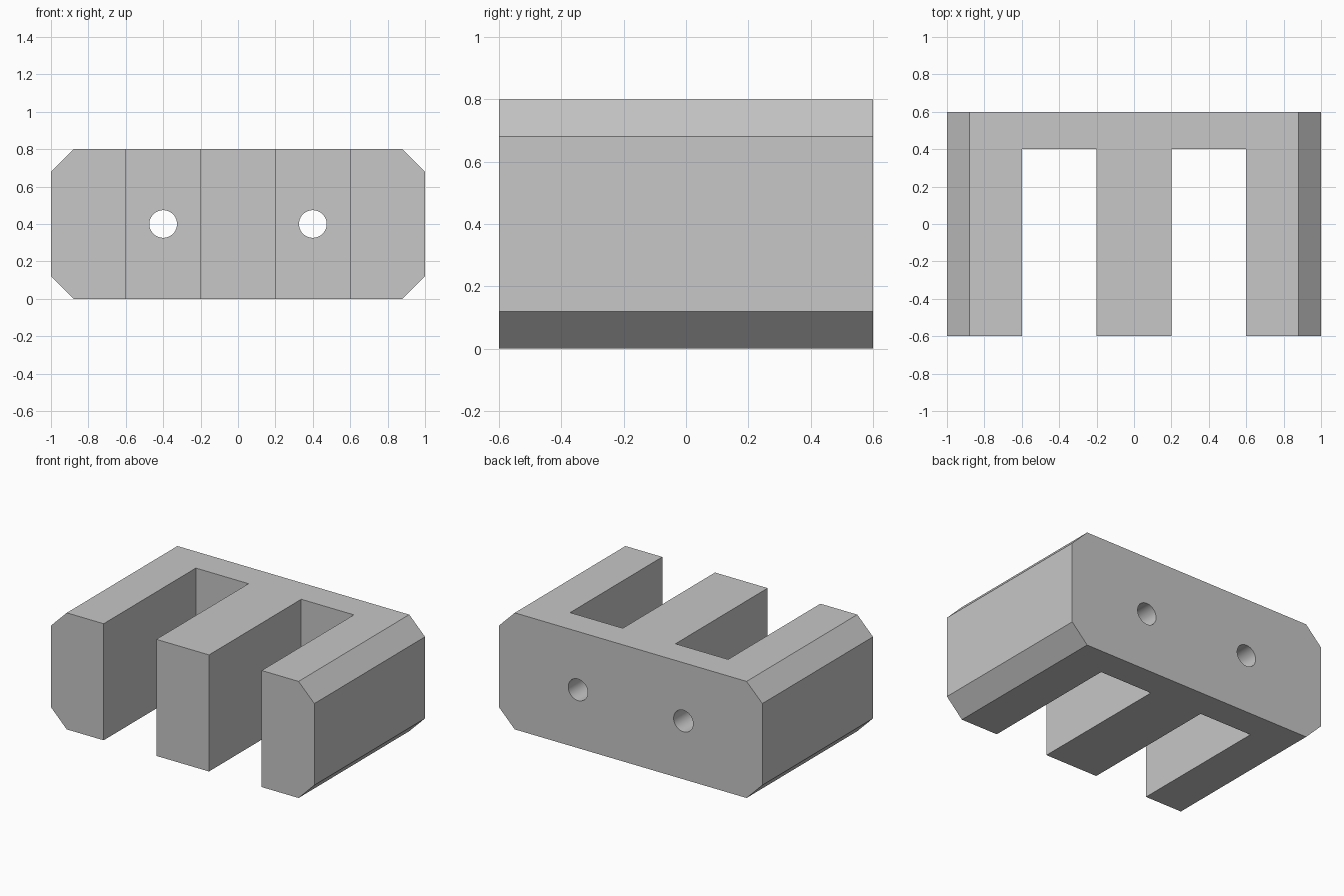
import bpy, bmesh, math
from mathutils import Matrix

cube = bpy.data.objects.get("Cube")
if cube:
    bpy.data.objects.remove(cube, do_unlink=True)

WIDTH, DEPTH, HEIGHT, CHAMFER = 2.0, 1.2, 0.8, 0.12
SLOT_X, SLOT_WIDTH, BACK_WALL = 0.4, 0.4, 0.2
BORE_RADIUS = 0.074

grey = bpy.data.materials.new("plain grey")
grey.use_nodes = True
colour = (0.57, 0.57, 0.57, 1)
grey.diffuse_color = colour
grey.node_tree.nodes["Principled BSDF"].inputs["Base Color"].default_value = colour


def add_object(name, bm):
    bmesh.ops.recalc_face_normals(bm, faces=bm.faces)
    mesh = bpy.data.meshes.new(name)
    bm.to_mesh(mesh)
    bm.free()
    mesh.materials.append(grey)
    obj = bpy.data.objects.new(name, mesh)
    bpy.context.collection.objects.link(obj)
    return obj


def slot_cutter(x):
    # Open at the front, stopping at the back wall
    bm = bmesh.new()
    length = DEPTH
    y = DEPTH / 2 - BACK_WALL - length / 2
    bmesh.ops.create_cube(bm, size=1, matrix=Matrix.Translation((x, y, HEIGHT / 2))
                          @ Matrix.Diagonal((SLOT_WIDTH, length, HEIGHT * 2, 1)))
    return add_object("slot_cutter", bm)


def bore_cutter(x):
    # Round hole through the back wall
    bm = bmesh.new()
    bmesh.ops.create_cone(bm, cap_ends=True, segments=48, radius1=BORE_RADIUS,
                          radius2=BORE_RADIUS, depth=BACK_WALL * 2,
                          matrix=Matrix.Translation((x, (DEPTH - BACK_WALL) / 2, HEIGHT / 2))
                          @ Matrix.Rotation(math.pi / 2, 4, "X"))
    return add_object("bore_cutter", bm)


# Chamfered block: eight-sided profile extruded from front to back
w, h, c = WIDTH / 2, HEIGHT, CHAMFER
profile = [(w - c, 0), (w, c), (w, h - c), (w - c, h)]
profile += [(-x, z) for x, z in reversed(profile)]
bm = bmesh.new()
front = bm.faces.new([bm.verts.new((x, -DEPTH / 2, z)) for x, z in profile])
extruded = bmesh.ops.extrude_face_region(bm, geom=[front], use_keep_orig=True)
bmesh.ops.translate(bm, vec=(0, DEPTH, 0),
                    verts=[v for v in extruded["geom"] if isinstance(v, bmesh.types.BMVert)])
block = add_object("three_prong_block", bm)
bpy.context.view_layer.objects.active = block
block.select_set(True)

# Cut the slots and bores on both sides
for x in (-SLOT_X, SLOT_X):
    for make_cutter in (slot_cutter, bore_cutter):
        cutter = make_cutter(x)
        cutter.hide_render = True
        cut = block.modifiers.new("cut", "BOOLEAN")
        cut.operation, cut.solver, cut.object = "DIFFERENCE", "EXACT", cutter
        bpy.ops.object.modifier_apply(modifier=cut.name)
        bpy.data.objects.remove(cutter, do_unlink=True)

bpy.ops.object.shade_smooth_by_angle(angle=math.radians(30))
